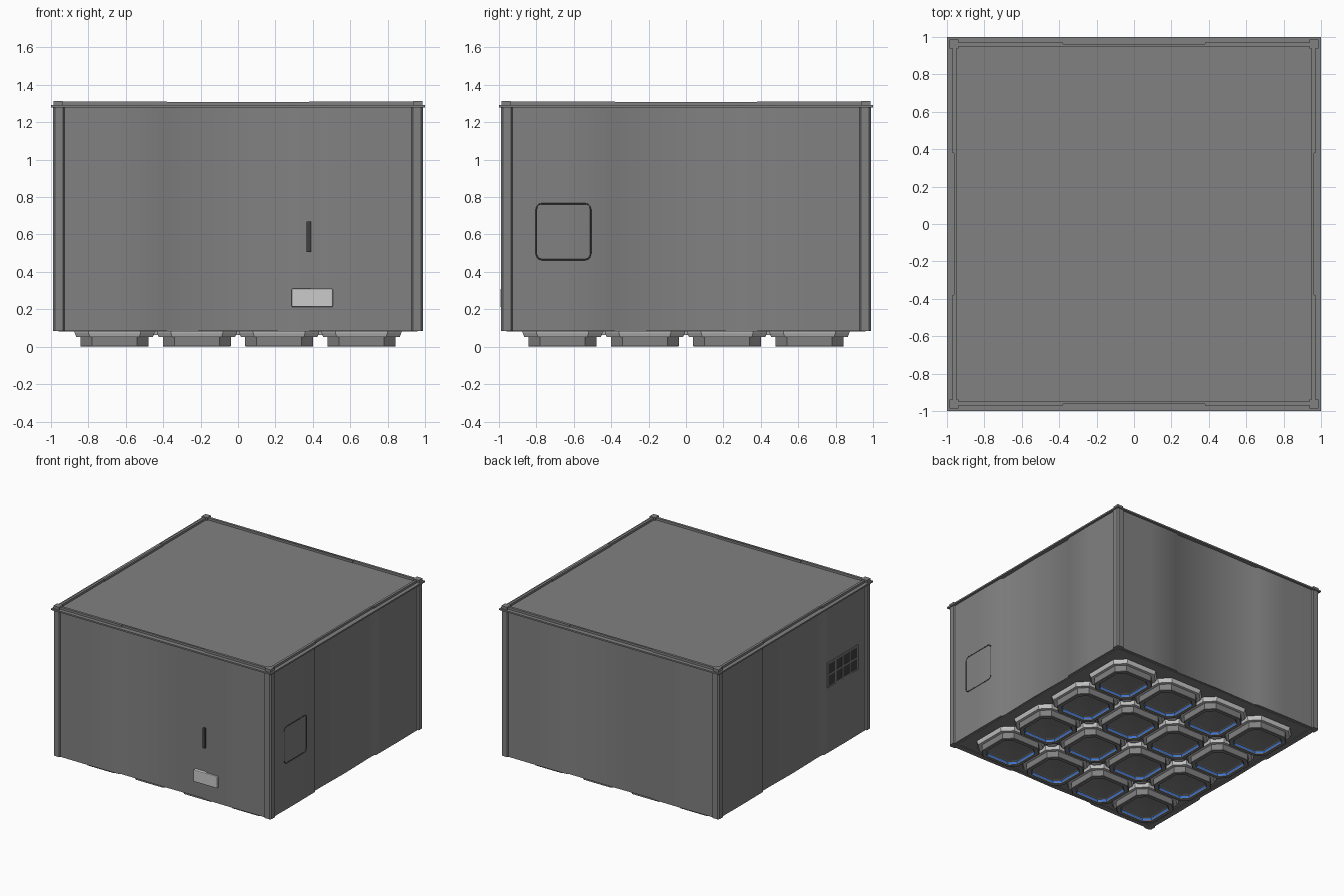
import bpy, bmesh, math
from mathutils import Matrix

if "Cube" in bpy.data.objects:
    bpy.data.objects.remove(bpy.data.objects["Cube"])


def finish(bm, name, smooth=False, mat=None):
    bmesh.ops.recalc_face_normals(bm, faces=bm.faces)
    me = bpy.data.meshes.new(name)
    bm.to_mesh(me)
    bm.free()
    ob = bpy.data.objects.new(name, me)
    bpy.context.collection.objects.link(ob)
    if mat:
        me.materials.append(mat)
    if smooth:
        bpy.context.view_layer.objects.active = ob
        ob.select_set(True)
        bpy.ops.object.shade_smooth_by_angle(angle=math.radians(35))
        ob.select_set(False)
    return ob


def add_box(bm, x0, x1, y0, y1, z0, z1, rot=0.0):
    m = (Matrix.Rotation(rot, 4, 'Z')
         @ Matrix.Translation(((x0 + x1) / 2, (y0 + y1) / 2, (z0 + z1) / 2))
         @ Matrix.Diagonal((x1 - x0, y1 - y0, z1 - z0, 1)))
    bmesh.ops.create_cube(bm, size=1, matrix=m)


def box(name, *dims, bevel=0.0, mat=None):
    bm = bmesh.new()
    add_box(bm, *dims)
    if bevel:
        bmesh.ops.bevel(bm, geom=bm.edges[:], offset=bevel, segments=2, affect='EDGES', profile=0.5)
    return finish(bm, name, mat=mat)


def octagon(half, cut):
    a = half - cut
    return [(a, -half), (half, -a), (half, a), (a, half),
            (-a, half), (-half, a), (-half, -a), (-a, -half)]


def loft(bm, rings, cx=0, cy=0, start=False, end=False):
    """rings: list of (points, z), joined in order"""
    loops = [[bm.verts.new((x + cx, y + cy, z)) for x, y in pts] for pts, z in rings]
    for a, b in zip(loops, loops[1:]):
        for i in range(len(a)):
            j = (i + 1) % len(a)
            bm.faces.new((a[i], a[j], b[j], b[i]))
    if start:
        bm.faces.new(loops[0])
    if end:
        bm.faces.new(loops[-1])


def material(name, *rgb):
    m = bpy.data.materials.new(name)
    m.diffuse_color = (*rgb, 1)
    m.use_nodes = True
    m.node_tree.nodes["Principled BSDF"].inputs["Base Color"].default_value = m.diffuse_color
    return m


blue = material("blue_glow", 0.05, 0.2, 0.75)
dark = material("dark_recess", 0.05, 0.05, 0.05)
steel = material("dark_steel", 0.22, 0.22, 0.22)

# Body shell: one side profile turned around four times
side = [(-0.978, -0.99), (-0.935, -0.99), (-0.928, -0.979), (-0.66, -0.981), (-0.40, -0.979),
        (-0.375, -0.965), (0, -0.972), (0.375, -0.965),
        (0.40, -0.979), (0.66, -0.981), (0.928, -0.979), (0.935, -0.99), (0.978, -0.99)]
outline = []
for k in range(4):
    c, s = round(math.cos(k * math.pi / 2)), round(math.sin(k * math.pi / 2))
    outline += [(x * c - y * s, x * s + y * c) for x, y in side]
bm = bmesh.new()
loft(bm, [(outline, 0.085), (outline, 1.285)], start=True, end=True)
finish(bm, "body_shell", smooth=True, mat=steel)

# Roof plate and flange
box("roof_flange", -1, 1, -1, 1, 1.28, 1.292, mat=steel)

# Raised lip, thicker near the corners, with square corner caps
bm = bmesh.new()
for k in range(4):
    r = k * math.pi / 2
    add_box(bm, -0.38, 0.38, -0.962, -0.946, 1.29, 1.308, r)
    for s in (-1, 1):
        x0, x1 = sorted((s * 0.38, s * 0.94))
        add_box(bm, x0, x1, -0.970, -0.950, 1.29, 1.31, r)
    add_box(bm, -0.987, -0.937, -0.987, -0.937, 1.29, 1.314, r)
finish(bm, "roof_lip", mat=steel)

# Raised border round the underside
bm = bmesh.new()
for k in range(4):
    add_box(bm, -0.96, 0.96, -0.96, -0.93, 0.08, 0.09, k * math.pi / 2)
finish(bm, "underside_border", mat=steel)

# 4 x 4 nozzles: collar, hollow frame with shallow lens, blue ring
centres = [(-0.66 + 0.44 * i, -0.66 + 0.44 * j) for i in range(4) for j in range(4)]
collars, frames, glow, links = (bmesh.new() for _ in range(4))
for cx, cy in centres:
    loft(collars, [(octagon(0.214, 0.075), 0.09), (octagon(0.214, 0.075), 0.075),
                   (octagon(0.205, 0.072), 0.053), (octagon(0.17, 0.06), 0.053)],
         cx, cy, start=True, end=True)
    loft(frames, [(octagon(0.182, 0.062), 0.06), (octagon(0.182, 0.062), 0.003),
                  (octagon(0.178, 0.06), 0.0), (octagon(0.152, 0.05), 0.0),
                  (octagon(0.145, 0.046), 0.022), (octagon(0.138, 0.043), 0.026),
                  (octagon(0.03, 0.01), 0.034)], cx, cy, end=True)
    loft(glow, [(octagon(0.1495, 0.048), 0.006), (octagon(0.1445, 0.046), 0.018)], cx, cy)
for x in (-0.44, 0, 0.44):
    for y in (-0.44, 0, 0.44):
        loft(links, [(octagon(0.055, 0.045), 0.09), (octagon(0.045, 0.036), 0.062)],
             x, y, end=True)
finish(collars, "nozzle_collars")
finish(frames, "nozzle_frames", mat=steel)
finish(glow, "nozzle_glow_rings", mat=blue)
finish(links, "collar_links")

# Front slot and handle block
box("front_slot", 0.366, 0.390, -0.984, -0.95, 0.505, 0.67, bevel=0.003, mat=dark)
box("front_handle", 0.287, 0.507, -0.993, -0.96, 0.212, 0.31, bevel=0.006)

# Rounded access panel on the right side, drawn as a thin raised outline
cu = bpy.data.curves.new("access_panel_outline", 'CURVE')
cu.dimensions = '3D'
cu.bevel_depth = 0.004
cu.bevel_resolution = 1
cu.materials.append(dark)
sp = cu.splines.new('POLY')
pts = []
for yc, zc, a0 in ((-0.54, 0.735, 0), (-0.77, 0.735, 90), (-0.77, 0.495, 180), (-0.54, 0.495, 270)):
    for t in (0, 30, 60, 90):
        a = math.radians(a0 + t)
        pts.append((0.979, yc + 0.03 * math.cos(a), zc + 0.03 * math.sin(a)))
sp.points.add(len(pts) - 1)
for p, co in zip(sp.points, pts):
    p.co = (*co, 1)
sp.use_cyclic_u = True
bpy.context.collection.objects.link(bpy.data.objects.new("access_panel_outline", cu))

# Vent grille on the left side: dark backing with 4 x 2 openings framed by bars
box("vent_backing", -0.983, -0.96, -0.82, -0.44, 0.63, 0.82, mat=dark)
bm = bmesh.new()
for i in range(5):
    y = -0.82 + 0.095 * i
    add_box(bm, -0.987, -0.965, y - 0.007, y + 0.007, 0.623, 0.827)
for z in (0.63, 0.725, 0.82):
    add_box(bm, -0.986, -0.965, -0.826, -0.434, z - 0.007, z + 0.007)
finish(bm, "vent_bars", mat=steel)
